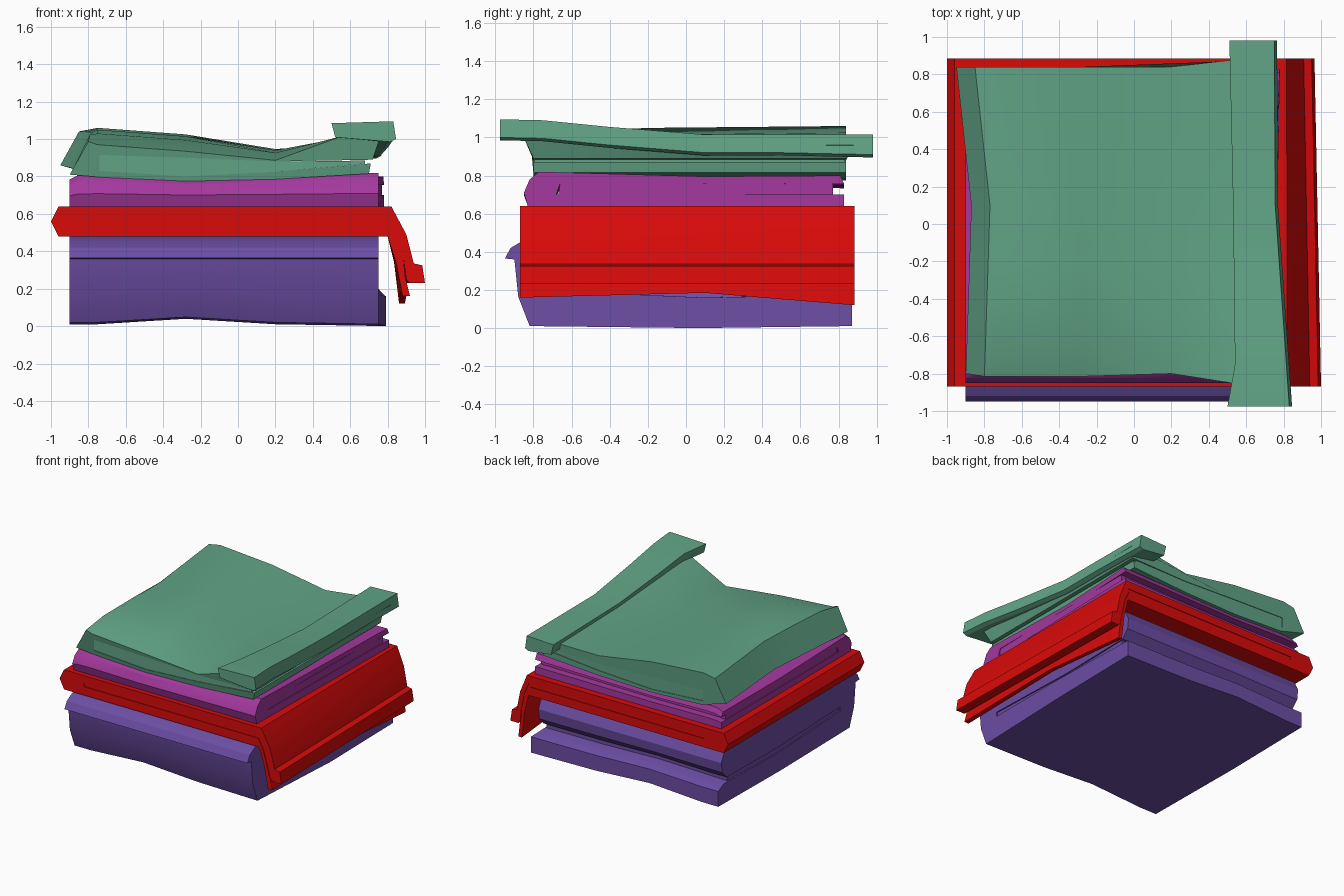
import bpy, bmesh


def material(name, rgb):
    m = bpy.data.materials.new(name)
    m.diffuse_color = (*rgb, 1)
    return m


def lerp(table, t):
    # piecewise linear lookup
    if t <= table[0][0]:
        return table[0][1]
    for (a, va), (b, vb) in zip(table, table[1:]):
        if t <= b:
            return va + (vb - va) * (t - a) / (b - a)
    return table[-1][1]


def sweep(name, mat, profile, stations, axis, deform=None):
    """Extrude a closed profile (u, z) along axis, bending it with deform."""
    bm = bmesh.new()
    rings = []
    for s in stations:
        ring = []
        for u, z in profile:
            p = (s, u, z) if axis == 'x' else (u, s, z)
            ring.append(bm.verts.new(deform(*p) if deform else p))
        rings.append(ring)
    n = len(profile)
    for a, b in zip(rings, rings[1:]):
        for i in range(n):
            j = (i + 1) % n
            bm.faces.new((a[i], a[j], b[j], b[i]))
    bm.faces.new(rings[0][::-1])
    bm.faces.new(rings[-1])
    bmesh.ops.recalc_face_normals(bm, faces=bm.faces)
    me = bpy.data.meshes.new(name)
    bm.to_mesh(me)
    bm.free()
    me.materials.append(mat)
    ob = bpy.data.objects.new(name, me)
    bpy.context.collection.objects.link(ob)
    bpy.context.view_layer.objects.active = ob
    bpy.ops.object.select_all(action='DESELECT')
    ob.select_set(True)
    bpy.ops.object.shade_smooth_by_angle(angle=0.5)
    return ob


violet = material("violet_cloth", (0.15, 0.075, 0.37))
magenta = material("magenta_cloth", (0.37, 0.04, 0.34))
red = material("red_cloth", (0.7, 0.003, 0.003))
green = material("green_cloth", (0.12, 0.37, 0.24))

XS = [-0.9, -0.75, -0.28, 0.2, 0.75]
YS = [-0.83, -0.6, -0.2, 0.1, 0.5, 0.84]


# Bottom violet cloth: folded at the front, lip over the fold, rolled back edge
def violet_bend(x, y, z):
    wave = lerp([(-0.75, 0), (-0.28, 0.03), (0.2, 0), (0.75, -0.01)], x)
    z += wave * max(0, 1 - z / 0.35)
    if x > 0.7 and z < 0.17 and y > 0:
        x += 0.04
    return x, y, max(z, 0)


sweep("bottom_cloth", violet,
      [(0.87, 0.02), (0.07, 0.01), (-0.82, 0.02), (-0.88, 0.17), (-0.9, 0.36),
       (-0.95, 0.365), (-0.92, 0.42), (-0.87, 0.45), (-0.8, 0.48), (0.7, 0.48),
       (0.79, 0.44), (0.83, 0.36), (0.82, 0.28), (0.76, 0.22), (0.1, 0.21),
       (-0.7, 0.235), (-0.7, 0.2), (0.1, 0.165), (0.8, 0.18), (0.87, 0.145)],
      XS, 'x', violet_bend)
sweep("bottom_cloth_inner_layer", violet,
      [(0.74, 0.18), (0.1, 0.165), (-0.7, 0.2), (-0.7, 0.235), (0.1, 0.21), (0.74, 0.22)],
      [-0.89, -0.28, 0.2, 0.74], 'x', violet_bend)


# Red cloth: folded at the left, both layers draped over the right side
def red_bend(x, y, z):
    k = max(0, min(1, (x - 0.8) / 0.15))
    x -= 0.035 * k * (y + 0.87) / 1.75
    if z < 0.2:
        z += lerp([(-0.87, 0), (0.1, 0.025), (0.88, -0.04)], y)
    return x, y, z


RED_YS = [-0.87, -0.4, 0.1, 0.5, 0.885]
sweep("draped_cloth", red,
      [(-0.96, 0.48), (-1.0, 0.56), (-0.96, 0.64), (0.2, 0.64), (0.82, 0.64),
       (0.9, 0.49), (0.94, 0.335), (0.985, 0.325), (1.0, 0.23), (0.92, 0.23),
       (0.9, 0.25), (0.885, 0.36), (0.85, 0.49), (0.8, 0.575), (-0.78, 0.575),
       (-0.78, 0.55), (0.79, 0.55), (0.835, 0.47), (0.87, 0.35), (0.905, 0.22),
       (0.92, 0.16), (0.88, 0.16), (0.845, 0.34), (0.8, 0.48)],
      RED_YS, 'y', red_bend)
sweep("draped_cloth_inner_layer", red,
      [(-0.78, 0.55), (-0.78, 0.575), (0.8, 0.575), (0.85, 0.49), (0.885, 0.36),
       (0.895, 0.25), (0.87, 0.35), (0.835, 0.47), (0.79, 0.55)],
      [-0.865, 0.1, 0.88], 'y', red_bend)


# Magenta cloth: folded at the front, open at the back, with an inner layer
def magenta_bend(x, y, z):
    wave = lerp([(-0.9, -0.035), (-0.85, -0.01), (-0.75, -0.005), (-0.28, -0.025),
                 (0.2, -0.015), (0.75, 0)], x)
    z += wave * max(0, (z - 0.65) / 0.17)
    if x > 0.7 and y > 0.5:
        x += 0.03 * (y - 0.5) / 0.33
    return x, y, z


sweep("middle_cloth", magenta,
      [(0.83, 0.64), (-0.83, 0.64), (-0.85, 0.71), (-0.82, 0.78), (-0.77, 0.82),
       (0.1, 0.795), (0.81, 0.8), (0.83, 0.755), (0.1, 0.76), (-0.66, 0.76),
       (-0.68, 0.7), (0.83, 0.7)], [-0.9, -0.85] + XS[1:], 'x', magenta_bend)
sweep("middle_cloth_inner_layer", magenta,
      [(0.77, 0.7), (-0.67, 0.7), (-0.66, 0.76), (0.77, 0.76)],
      [-0.895, -0.28, 0.2, 0.745], 'x', magenta_bend)


# Green top cloth: folded at the left, sagging toward the right and front
def green_bend(x, y, z):
    sag = lerp([(-0.83, -0.08), (-0.6, -0.02), (-0.2, 0), (0.84, 0.01)], y)
    px = x
    if z > 0.92:
        k = 0.6 if x < -0.8 else max(0, min(1, (0.6 - x) / 0.6))
        z += sag * k
    if x < -0.78:
        x += lerp([(-0.83, 0.02), (0.1, 0.05), (0.84, -0.03)], y)
    if px < -0.9:
        z += lerp([(-0.83, -0.05), (0.1, -0.02), (0.84, 0)], y)
    if y < -0.8:
        y += 0.03 if z < 0.93 else 0.015
    if abs(y) > 0.79 and z > 0.93:
        y += (-1 if y < 0 else 1) * 0.04 * max(0, min(1, (px - 0.2) / 0.35))
    if x > 0.5 and z > 0.95:
        z += lerp([(-0.83, 0.05), (0.1, 0)], y)
    return x, y, z


sweep("top_cloth", green,
      [(-0.72, 0.795), (-0.28, 0.775), (0.2, 0.785), (0.7, 0.815), (0.71, 0.87),
       (0.2, 0.825), (-0.28, 0.8), (-0.74, 0.83), (-0.74, 0.915), (-0.28, 0.9),
       (0.2, 0.88), (0.72, 0.89), (0.76, 0.96), (0.55, 0.97), (0.2, 0.94),
       (-0.28, 1.015), (-0.75, 1.05), (-0.82, 1.035), (-0.92, 0.86)],
      YS, 'y', green_bend)
sweep("top_cloth_inner_layer", green,
      [(-0.74, 0.83), (-0.28, 0.8), (0.2, 0.825), (0.68, 0.868),
       (0.68, 0.885), (0.2, 0.88), (-0.28, 0.9), (-0.74, 0.915)],
      [-0.795, 0, 0.835], 'y')


# Wide hem along the right edge of the top cloth, lifting toward the front
def hem_bend(x, y, z):
    z += lerp([(-0.97, 0.08), (-0.8, 0.08), (-0.4, 0.04), (0.1, 0), (0.98, 0)], y)
    if z < 1 and y > 0.5:
        z -= 0.01
    if x > 0.6:
        x += lerp([(-0.97, 0.08), (0.1, 0.005), (0.98, 0)], y)
    else:
        x += lerp([(-0.97, -0.03), (-0.75, 0.01), (0.1, 0), (0.98, -0.02)], y)
    return x, y, z


sweep("top_cloth_hem", green,
      [(0.53, 1.005), (0.75, 1.015), (0.765, 0.92), (0.735, 0.905), (0.55, 0.93)],
      [-0.975, -0.75, -0.4, 0.1, 0.5, 0.98], 'y', hem_bend)
